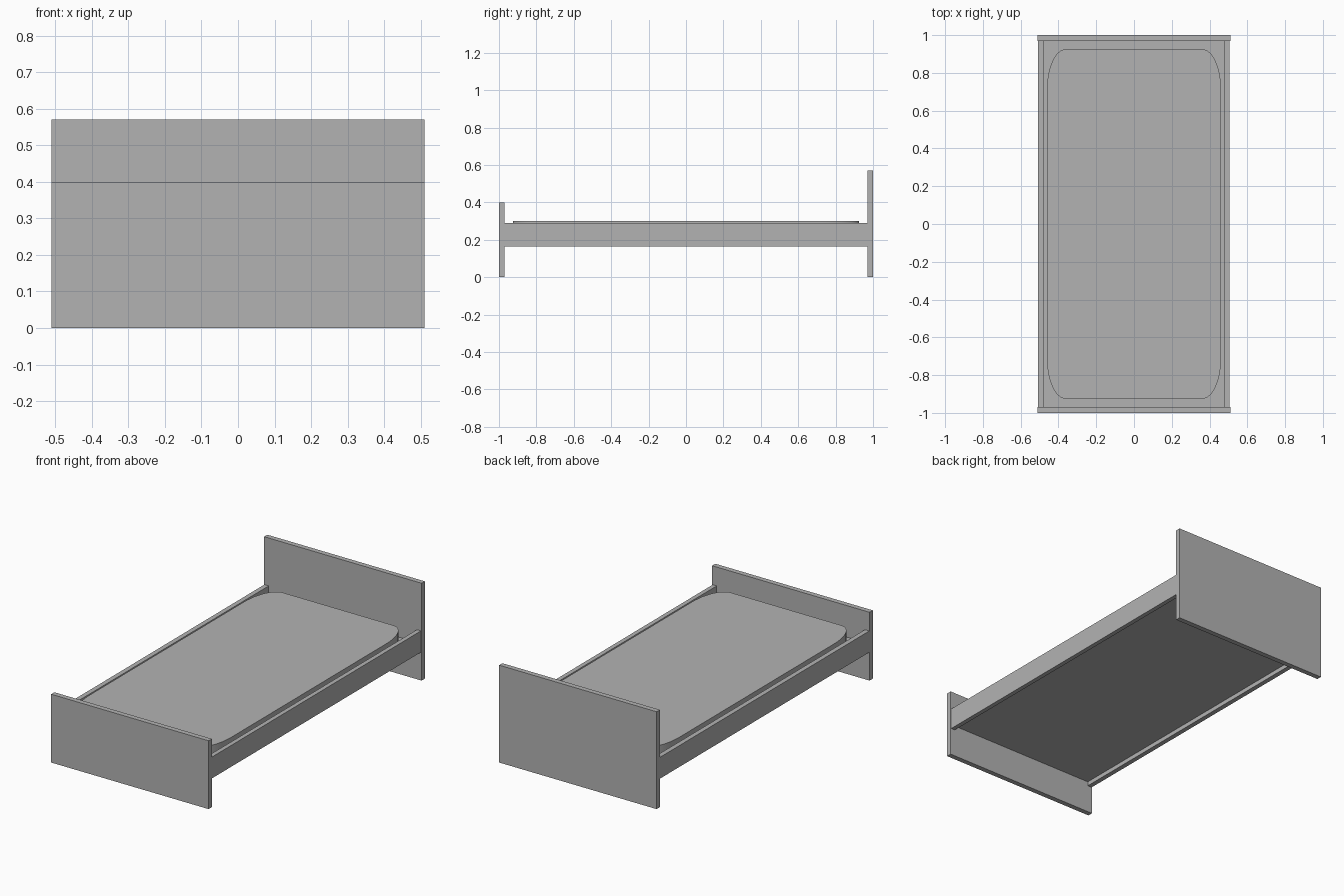
import bpy
import bmesh
from math import cos, sin, pi

default = bpy.data.objects.get("Cube")
if default:
    bpy.data.objects.remove(default, do_unlink=True)

# Single plain grey
grey = bpy.data.materials.new("plain_grey")
grey.use_nodes = True
colour = (0.45, 0.45, 0.45, 1)
grey.diffuse_color = colour
grey.node_tree.nodes["Principled BSDF"].inputs["Base Color"].default_value = colour


def add_prism(name, outline, z0, z1):
    """Extrude a closed (x, y) outline from z0 up to z1."""
    bm = bmesh.new()
    base = bm.faces.new([bm.verts.new((x, y, z0)) for x, y in outline])
    top = bmesh.ops.extrude_face_region(bm, geom=[base])["geom"]
    for v in top:
        if isinstance(v, bmesh.types.BMVert):
            v.co.z = z1
    bmesh.ops.recalc_face_normals(bm, faces=bm.faces)
    mesh = bpy.data.meshes.new(name)
    bm.to_mesh(mesh)
    bm.free()
    mesh.materials.append(grey)
    obj = bpy.data.objects.new(name, mesh)
    bpy.context.collection.objects.link(obj)
    return obj


def add_box(name, x0, x1, y0, y1, z0, z1):
    return add_prism(name, [(x0, y0), (x1, y0), (x1, y1), (x0, y1)], z0, z1)


def rounded_outline(hx, hy, rx, ry, steps):
    """Rectangle outline with elliptical corners."""
    points = []
    for quarter, (sx, sy) in enumerate([(1, 1), (-1, 1), (-1, -1), (1, -1)]):
        for i in range(steps + 1):
            a = (quarter + i / steps) * pi / 2
            points.append((sx * (hx - rx) + rx * cos(a),
                           sy * (hy - ry) + ry * sin(a)))
    return points


W = 0.51        # half width of the end boards
INNER = 0.97    # y of the inside faces of the end boards
RAIL = 0.48     # x of the inside faces of the rails

# End boards
add_box("headboard", -W, W, INNER, 1, 0, 0.57)
add_box("footboard", -W, W, -1, -INNER, 0, 0.40)

# Side rails
add_box("left_rail", RAIL, 0.506, -INNER, INNER, 0.165, 0.29)
add_box("right_rail", -0.508, -RAIL, -INNER, INNER, 0.165, 0.29)

# Deck between the rails
add_box("deck", -RAIL, RAIL, -INNER, INNER, 0.19, 0.215)

# Mattress with long rounded corners
mattress = add_prism("mattress", rounded_outline(0.46, 0.926, 0.1, 0.21, 12),
                     0.215, 0.30)
bpy.context.view_layer.objects.active = mattress
mattress.select_set(True)
bpy.ops.object.shade_smooth_by_angle()
